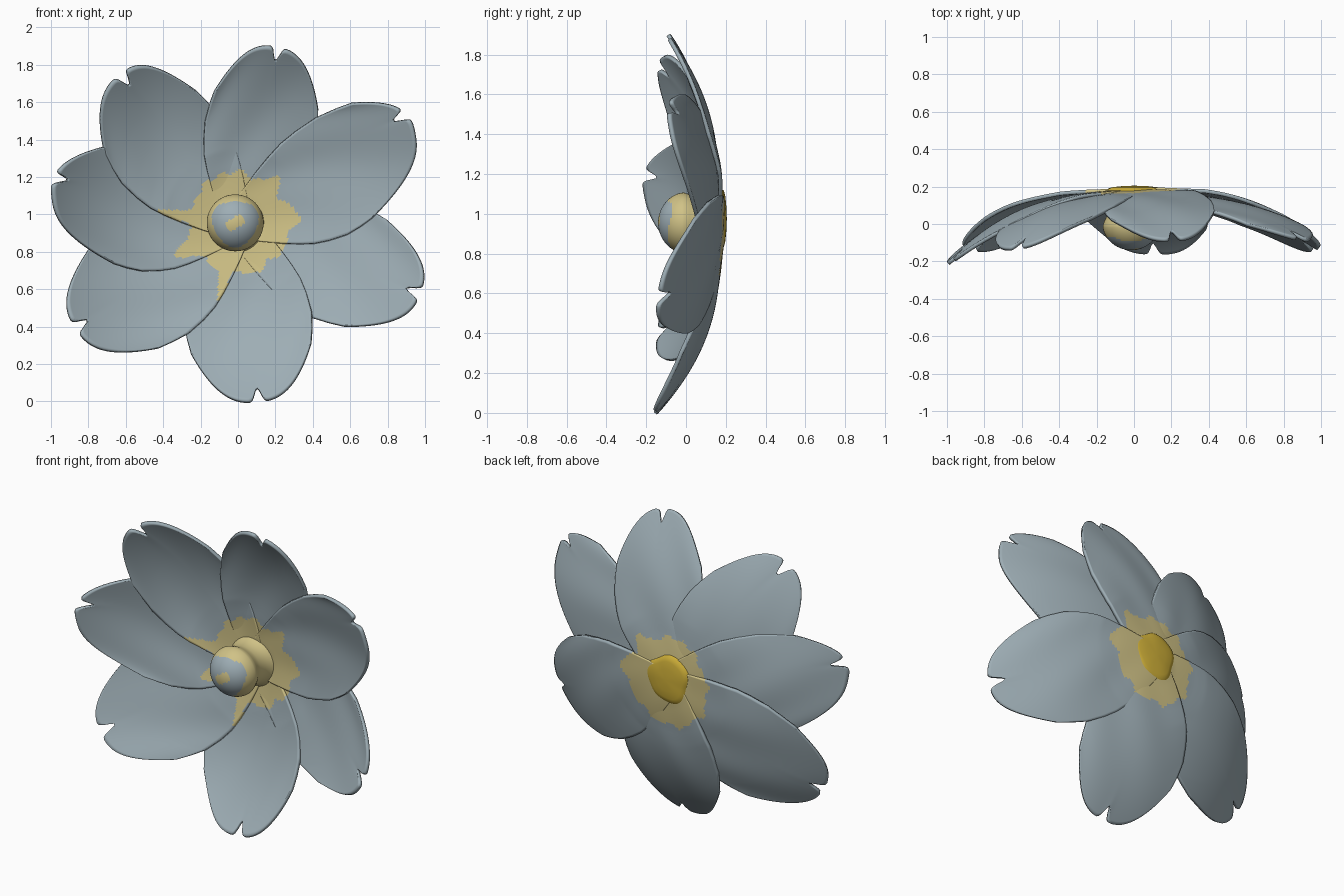
import bpy, bmesh, math

if "Cube" in bpy.data.objects:
    bpy.data.objects.remove(bpy.data.objects["Cube"])

CX, CZ = 0.0, 0.95          # flower centre in the front plane


def material(name, rgb):
    m = bpy.data.materials.new(name)
    m.diffuse_color = (*rgb, 1.0)
    m.use_nodes = True
    m.node_tree.nodes["Principled BSDF"].inputs["Base Color"].default_value = m.diffuse_color
    return m


BLUE = material("petal blue grey", (0.34, 0.42, 0.46))
PALE = material("pale yellow", (0.63, 0.54, 0.24))
GOLD = material("deep gold", (0.62, 0.43, 0.04))


def make_object(name, bm, mats):
    bmesh.ops.recalc_face_normals(bm, faces=bm.faces)
    me = bpy.data.meshes.new(name)
    bm.to_mesh(me)
    bm.free()
    for m in mats:
        me.materials.append(m)
    for p in me.polygons:
        p.use_smooth = True
    ob = bpy.data.objects.new(name, me)
    bpy.context.collection.objects.link(ob)
    return ob


def interp(table, t):
    for (t0, w0), (t1, w1) in zip(table, table[1:]):
        if t <= t1:
            k = (t - t0) / (t1 - t0)
            return w0 + (w1 - w0) * k
    return table[-1][1]


def yellow_limit(a, spikes):
    """Ragged radius of the yellow heart at angle a."""
    r = 0.27 + 0.014 * math.sin(9 * a) + 0.009 * math.sin(17 * a + 1)
    for deg, size, width in ((5, .05, .3), (50, .05, .12), (110, .03, .15)) + spikes:
        d = (a - math.radians(deg) + math.pi) % (2 * math.pi) - math.pi
        r += size * math.exp(-(d / width) ** 2)
    return r


WIDTH = ((0, .3), (.12, .48), (.25, .65), (.37, .79), (.48, .9),
         (.6, .97), (.75, 1.02), (.88, 1.0), (1, .96))


def petal(name, deg, length, half, notch, bend, tilt, cup, lift,
          sides=(1, 1), spikes=()):
    """Bowl-shaped petal: tilt leans one side forward, cup lifts both sides."""
    a = math.radians(deg)
    ca, sa = math.cos(a), math.sin(a)
    rows, cols = 60, 60
    bm = bmesh.new()
    grid = []
    for i in range(rows + 1):
        t = i / rows
        line = []
        for j in range(cols + 1):
            s = 2 * j / cols - 1
            end = 1 - 0.3 * abs(s) ** 2.6 + 0.22 * notch * s
            # notch bites only into the outer part
            end -= 0.075 * math.exp(-((s - notch) / 0.07) ** 2) * t ** 8
            ax = t * length * end
            lat = s * half * interp(WIDTH, t) * sides[s > 0]
            x, z = ax * ca - lat * sa, ax * sa + lat * ca
            r = math.hypot(x, z)
            grow = min(1, r / 0.4) ** 1.5
            y = 0.187 - bend * r ** 2.6 - 0.01 * min(1, r / .3) - lift * min(1, r / 0.15)
            y -= grow * (tilt * s + cup * s * s)
            y += 0.003 * grow * math.sin(5 * s + 9 * t + deg)
            line.append(bm.verts.new((CX + x, y, CZ + z)))
        grid.append(line)
    for i in range(rows):
        for j in range(cols):
            f = bm.faces.new((grid[i][j], grid[i][j + 1],
                              grid[i + 1][j + 1], grid[i + 1][j]))
            c = f.calc_center_median()
            x, z = c.x - CX, c.z - CZ
            f.material_index = int(
                math.hypot(x, z) < yellow_limit(math.atan2(z, x), spikes))
    ob = make_object(name, bm, (BLUE, PALE))
    mod = ob.modifiers.new("thickness", 'SOLIDIFY')
    mod.thickness = 0.02
    mod.offset = 0
    return ob


# Seven petals: angle, length, half width, notch, bend, tilt, cup, lift
petal("top_petal", 78, .965, .305, -.05, .28, .025, .0, .008, sides=(1, .92))
petal("upper_right_petal", 27, 1.06, .31, .38, .205, .0, .02, .014)
petal("right_petal", -21, 1.04, .32, 0, .285, -.025, 0, 0)
petal("bottom_petal", -84, .955, .335, .03, .37, .015, .0, .006)
petal("lower_left_petal", 213, 1.03, .34, -.02, .285, .025, 0, .01,
      spikes=((256, .14, .07),))
petal("left_petal", 172, 1.0, .315, -.35, .365, .015, .0, .012,
      spikes=((206, .11, .12),))
petal("upper_left_petal", 127, 1.015, .325, .05, .275, .022, .02, .018,
      sides=(.8, 1.1), spikes=((172, .19, .07),))


def lathe(name, cx, cz, profile, mats, rule, wobble=0.0, seg=64):
    """Revolve (radius, y) points about the y axis; the last point is the pole."""
    bm = bmesh.new()
    rings = []
    for r, y in profile[:-1]:
        ring = []
        for k in range(seg):
            a = 2 * math.pi * k / seg
            q = r * (1 + wobble * (math.sin(3 * a + 1) + 0.6 * math.sin(5 * a)))
            ring.append(bm.verts.new((cx + q * math.cos(a), y, cz + q * math.sin(a))))
        rings.append(ring)
    pole = bm.verts.new((cx, profile[-1][1], cz))
    for k in range(seg):
        n = (k + 1) % seg
        for p, q in zip(rings, rings[1:]):
            bm.faces.new((p[k], p[n], q[n], q[k]))
        bm.faces.new((rings[-1][k], rings[-1][n], pole))
    for f in bm.faces:
        f.material_index = rule(f.calc_center_median())
    return make_object(name, bm, mats)


# Central bud: yellow sides, blue grey cap with a small yellow spot
def bud_rule(c):
    x, z = c.x + 0.015, c.z - 0.955
    a = math.atan2(z, x)
    r = math.hypot(x, z)
    if c.y > -0.035 or r > 0.122 + 0.01 * math.sin(3 * a):
        return 1
    return int(r < 0.042 + 0.016 * math.sin(2 * a + 0.5))


# Narrow neck and round head
bud = [(.17, .175), (.145, .15), (.13, .11), (.126, .07), (.132, .04), (.144, .015)]
for k in range(18):
    q = math.pi / 2 * k / 18
    bud.append((.152 * math.cos(q), -.01 - .13 * math.sin(q) ** 1.1))
bud.append((0, -.14))
lathe("centre_bud", -.015, .955, bud, (BLUE, PALE), bud_rule)

# Gold base on the back of the flower
back = [(.155, .172), (.14, .19), (.115, .197), (.07, .202), (.03, .204), (0, .205)]
lathe("back_base", 0, .975, back, (GOLD,), lambda c: 0, wobble=.06)
